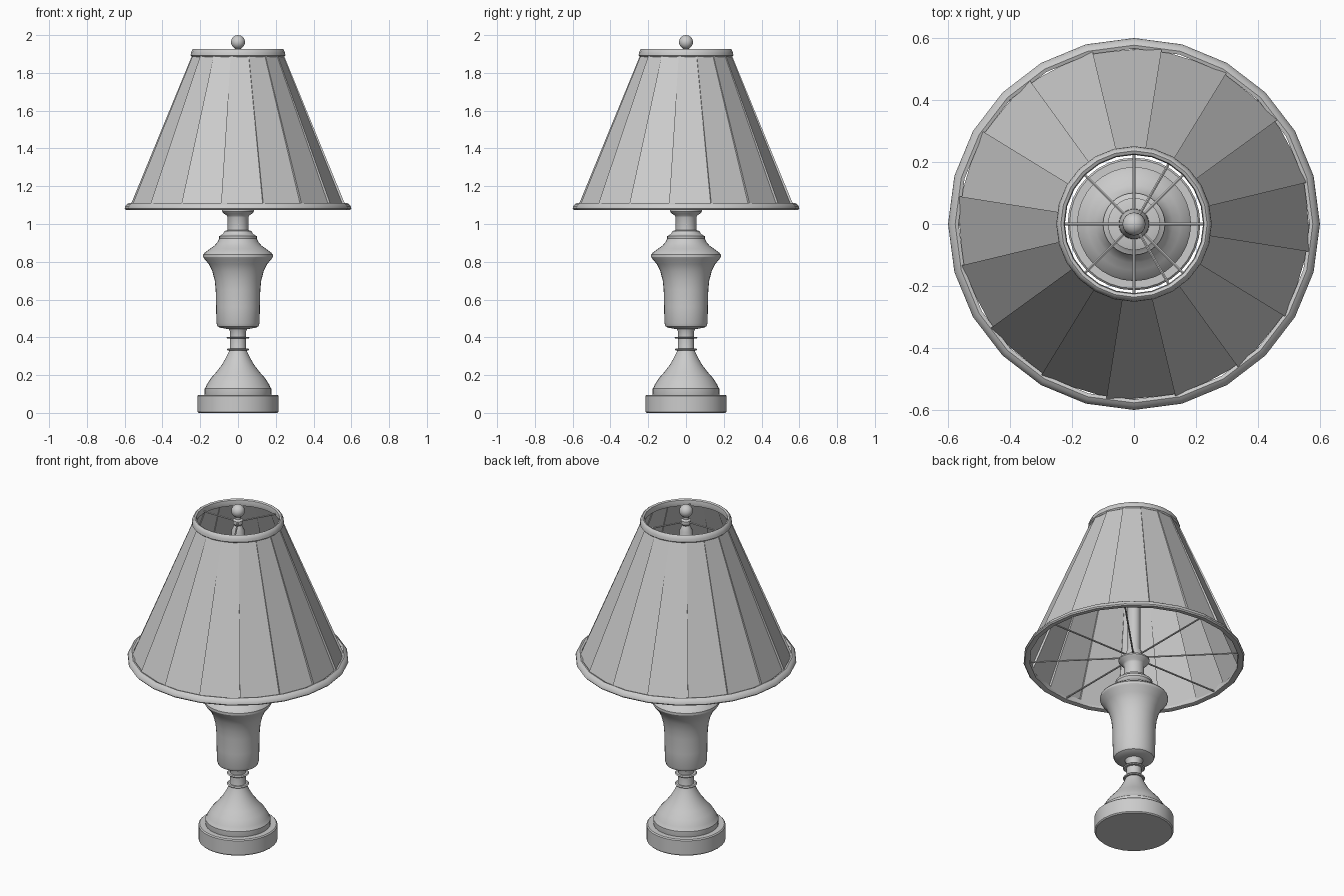
import bpy, bmesh
from math import sin, cos, pi, radians
from mathutils import Vector

if "Cube" in bpy.data.objects:
    bpy.data.objects.remove(bpy.data.objects["Cube"])


def finish(name, bm, angle=30):
    bmesh.ops.recalc_face_normals(bm, faces=bm.faces)
    me = bpy.data.meshes.new(name)
    bm.to_mesh(me)
    bm.free()
    ob = bpy.data.objects.new(name, me)
    bpy.context.collection.objects.link(ob)
    bpy.ops.object.select_all(action='DESELECT')
    ob.select_set(True)
    bpy.context.view_layer.objects.active = ob
    bpy.ops.object.shade_smooth_by_angle(angle=radians(angle))
    return ob


def lathe(name, profile, sides=32, closed=False, angle=30):
    """Revolve (radius, height) points about z; closed=True makes a ring."""
    bm = bmesh.new()
    rings = [[bm.verts.new((r * cos(2 * pi * i / sides), r * sin(2 * pi * i / sides), z))
              for i in range(sides)] for r, z in profile]
    pairs = list(zip(rings, rings[1:]))
    if closed:
        pairs.append((rings[-1], rings[0]))
    else:
        bm.faces.new(rings[0])
        bm.faces.new(rings[-1])
    for a, b in pairs:
        for i in range(sides):
            j = (i + 1) % sides
            bm.faces.new((a[i], a[j], b[j], b[i]))
    return finish(name, bm, angle)


def spokes(name, count, radius, z, thick):
    bm = bmesh.new()
    for k in range(count):
        a = 2 * pi * k / count + pi
        d = Vector((cos(a), sin(a), 0))
        rot = d.to_track_quat('Z', 'Y').to_matrix().to_4x4()
        rot.translation = d * radius / 2 + Vector((0, 0, z))
        bmesh.ops.create_cone(bm, cap_ends=True, segments=6, radius1=thick,
                              radius2=thick, depth=radius, matrix=rot)
    return finish(name, bm)


# turned base
lathe("base_plinth", [(.208, 0), (.214, .006), (.214, .09), (.208, .096)])
lathe("base_bell", [(.175, .09), (.177, .1), (.177, .128), (.172, .134), (.165, .15),
                    (.145, .182), (.115, .216), (.085, .255), (.062, .295), (.046, .33),
                    (.042, .345), (.042, .395), (.042, .43), (.05, .445), (.055, .46)])
for i, z in enumerate((.335, .398)):
    lathe(f"neck_disc_{i + 1}", [(.055, z - .005), (.06, z), (.055, z + .005)])

# vase-shaped body with stepped collar
lathe("body", [(.06, .445), (.095, .451), (.108, .458), (.114, .475), (.116, .56), (.118, .65),
               (.123, .7), (.136, .75), (.155, .788), (.178, .815), (.184, .825), (.184, .838),
               (.176, .848), (.15, .868), (.125, .885), (.108, .905), (.1, .922)])
lathe("body_collar", [(.098, .92), (.1, .926), (.1, .936), (.088, .942), (.078, .95),
                      (.072, .962), (.055, .968), (.055, 1.035), (.06, 1.045), (.076, 1.056),
                      (.084, 1.066), (.084, 1.074), (.06, 1.08)])
lathe("stem", [(.05, 1.07), (.048, 1.11), (.035, 1.14), (.035, 1.85), (.02, 1.88)], 20)

# pleated shade: sixteen flat panels, each overlapping its neighbour with a small step
bm = bmesh.new()
N = 16
loop = []
for k in range(N):
    a = radians(13.5) + 2 * pi * k / N
    for bottom_r, top_r in ((.566, .238), (.580, .243)):
        loop.append([bm.verts.new((r * cos(a), r * sin(a), z))
                     for r, z in ((bottom_r, 1.09), (top_r, 1.9))])
for i in range(len(loop)):
    a, b = loop[i], loop[(i + 1) % len(loop)]
    bm.faces.new((a[0], b[0], b[1], a[1]))
finish("shade", bm)

# rims of the shade
lathe("shade_bottom_rim", [(.594, 1.075), (.6, 1.082), (.598, 1.092), (.588, 1.105), (.577, 1.112),
                           (.566, 1.108), (.566, 1.078), (.575, 1.075)], 24, True, 40)
lathe("shade_top_rim", [(.244, 1.885), (.251, 1.892), (.249, 1.906), (.243, 1.922), (.236, 1.927),
                        (.226, 1.922), (.223, 1.905), (.226, 1.888)], 24, True, 40)

# wire spiders
spokes("bottom_spider", 8, .575, 1.09, .005)
spokes("top_spider", 3, .23, 1.9, .005)

# finial
lathe("finial_collar", [(.02, 1.88), (.028, 1.89), (.028, 1.91), (.016, 1.917), (.016, 1.94)], 20)
bm = bmesh.new()
bmesh.ops.create_uvsphere(bm, u_segments=24, v_segments=14, radius=.037)
finish("finial_ball", bm).location.z = 1.963
